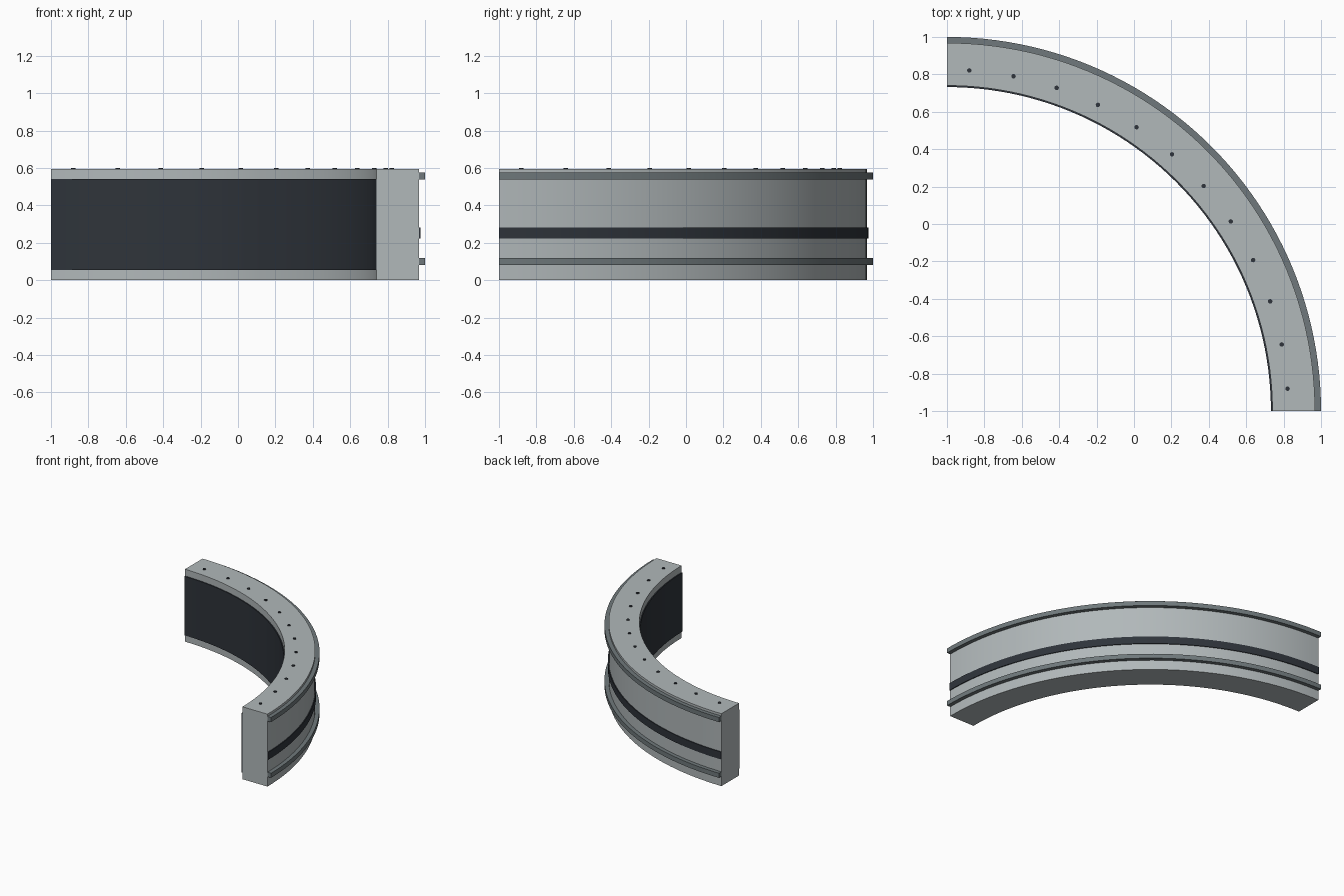
import bpy, bmesh, math

old = bpy.data.objects.get("Cube")
if old:
    bpy.data.objects.remove(old, do_unlink=True)

CENTRE = (-1.0, -1.0)   # centre of the quarter ring
SEGMENTS = 48


def material(name, rgb):
    m = bpy.data.materials.new(name)
    m.use_nodes = True
    m.diffuse_color = (*rgb, 1)
    m.node_tree.nodes["Principled BSDF"].inputs["Base Color"].default_value = (*rgb, 1)
    return m


light_grey = material("light grey", (0.44, 0.48, 0.49))
mid_grey = material("mid grey", (0.16, 0.19, 0.20))
charcoal = material("charcoal", (0.028, 0.034, 0.043))


def finish(bm, name, mat):
    bmesh.ops.recalc_face_normals(bm, faces=bm.faces)
    me = bpy.data.meshes.new(name)
    bm.to_mesh(me)
    bm.free()
    me.materials.append(mat)
    ob = bpy.data.objects.new(name, me)
    bpy.context.collection.objects.link(ob)
    bpy.ops.object.select_all(action="DESELECT")
    ob.select_set(True)
    bpy.context.view_layer.objects.active = ob
    bpy.ops.object.shade_smooth_by_angle(angle=math.radians(30))
    return ob


def arc_block(name, r0, r1, z0, z1, mat):
    """Rectangular section swept through a quarter turn, with closed ends."""
    bm = bmesh.new()
    rings = []
    for i in range(SEGMENTS + 1):
        a = math.pi / 2 * i / SEGMENTS
        rings.append([bm.verts.new((CENTRE[0] + r * math.cos(a),
                                    CENTRE[1] + r * math.sin(a), z))
                      for r, z in ((r0, z0), (r1, z0), (r1, z1), (r0, z1))])
    for a, b in zip(rings, rings[1:]):
        for k in range(4):
            n = (k + 1) % 4
            bm.faces.new((a[k], a[n], b[n], b[k]))
    bm.faces.new(rings[0])
    bm.faces.new(rings[-1])
    return finish(bm, name, mat)


# Curved wall, inner panel and outer bands
arc_block("curved_body", 1.74, 1.968, 0.0, 0.595, light_grey)
arc_block("inner_panel", 1.732, 1.74, 0.055, 0.54, charcoal)
arc_block("upper_rail", 1.968, 2.0, 0.538, 0.576, mid_grey)
arc_block("lower_rail", 1.968, 2.0, 0.08, 0.118, mid_grey)
arc_block("outer_stripe", 1.968, 1.975, 0.222, 0.283, charcoal)

# Row of studs along the top
for i in range(12):
    a = math.radians(3.75 + 7.5 * i)
    bm = bmesh.new()
    bmesh.ops.create_cone(bm, cap_ends=True, segments=12, radius1=0.012,
                          radius2=0.012, depth=0.009)
    bmesh.ops.translate(bm, verts=bm.verts, vec=(
        CENTRE[0] + 1.825 * math.cos(a), CENTRE[1] + 1.825 * math.sin(a), 0.5965))
    finish(bm, f"top_stud_{i + 1}", charcoal)
